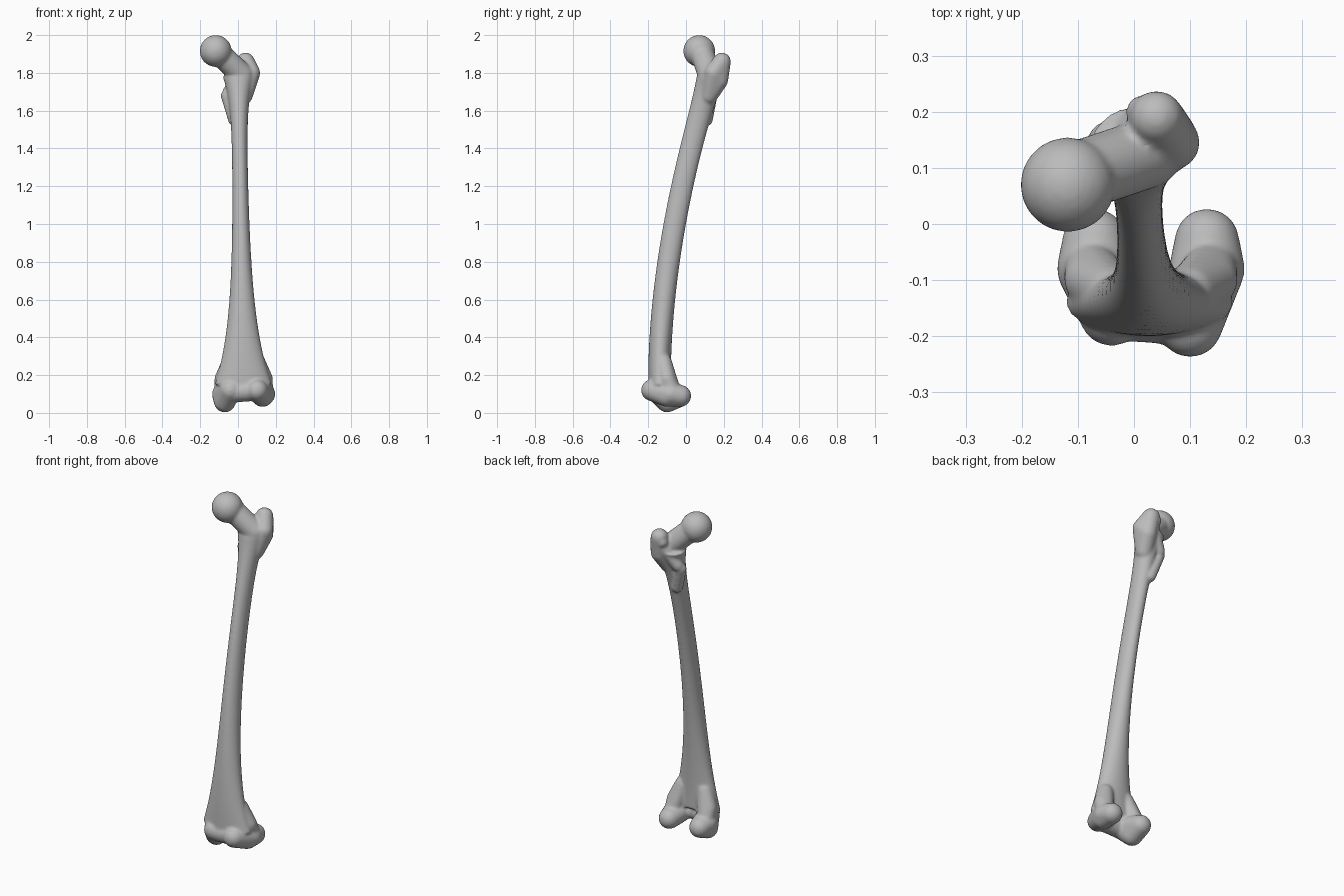
import bpy, bmesh
from math import cos, sin, exp, tau
from mathutils import Vector

cube = bpy.data.objects.get("Cube")
if cube:
    bpy.data.objects.remove(cube)

grey = (0.5, 0.5, 0.5, 1)
material = bpy.data.materials.new("bone grey")
material.use_nodes = True
material.diffuse_color = grey
material.node_tree.nodes["Principled BSDF"].inputs["Base Color"].default_value = grey

body = bmesh.new()


def lump(radius, *centres):
    """Add a closed rounded mass wrapped around equal balls at the given centres."""
    hull = bmesh.new()
    for centre in centres:
        ball = bmesh.new()
        bmesh.ops.create_icosphere(ball, subdivisions=3, radius=radius)
        for vert in ball.verts:
            hull.verts.new(vert.co + Vector(centre))
        ball.free()
    bmesh.ops.convex_hull(hull, input=hull.verts[:])
    buried = [vert for vert in hull.verts if not vert.link_faces]
    bmesh.ops.delete(hull, geom=buried, context='VERTS')
    mesh = bpy.data.meshes.new("lump")
    hull.to_mesh(mesh)
    hull.free()
    body.from_mesh(mesh)
    bpy.data.meshes.remove(mesh)


def shaft_ring(height, sides=32):
    """One oval of the shaft: it bows backward going up and flares at both ends."""
    upper_flare = exp(8 * (height - 1.8))
    lower_flare = exp(-3 * height)
    half_width = 0.037 + 0.18 * lower_flare + 0.055 * upper_flare
    half_depth = 0.06 + 0.02 * upper_flare
    middle_x = 0.03 - 0.015 * height
    middle_y = 0.12 * max(height - 0.2, 0) ** 1.8 - 0.14
    angles = [tau * step / sides for step in range(sides)]
    return [body.verts.new((middle_x + half_width * cos(angle),
                            middle_y + half_depth * sin(angle), height))
            for angle in angles]


# Bowed shaft
ring_count = 40
rings = [shaft_ring(0.15 + 1.63 * step / ring_count) for step in range(ring_count + 1)]
for lower, upper in zip(rings, rings[1:]):
    for index in range(len(lower)):
        body.faces.new((lower[index - 1], lower[index], upper[index], upper[index - 1]))
body.faces.new(rings[0][::-1])
body.faces.new(rings[-1])

# Ball head and neck
lump(0.085, (-0.118, 0.07, 1.916))
lump(0.063, (-0.085, 0.09, 1.89), (0.02, 0.125, 1.79))

# Large outer knob
lump(0.048, (0.04, 0.19, 1.86), (0.07, 0.145, 1.8), (0.05, 0.175, 1.76), (0.03, 0.12, 1.68))
lump(0.03, (0.05, 0.2, 1.86), (0.015, 0.2, 1.84))

# Crest at the back, and the small inner knob tapering into the shaft
lump(0.032, (0.03, 0.19, 1.82), (-0.05, 0.15, 1.7))
lump(0.032, (-0.06, 0.135, 1.68), (-0.02, 0.11, 1.55))

# Paired knee knuckles, the inner one hanging lower
notch_x = 0.03
for side, bottom, front in ((-1, 0.06, -0.16), (1, 0.09, -0.18)):
    main_x = notch_x + side * 0.1
    outer_x = notch_x + side * 0.11
    front_x = notch_x + side * 0.07
    lump(0.058, (main_x, -0.03, 0.09), (outer_x, -0.08, 0.1),
         (main_x, -0.1, bottom), (front_x, front, 0.12))
    lump(0.045, (outer_x, -0.1, 0.18), (outer_x, -0.07, 0.11), (front_x, -0.12, 0.27))

# Front bridge between the knuckles
lump(0.057, (-0.04, -0.15, 0.11), (0.09, -0.16, 0.12))

# Fuse everything into one soft surface
bmesh.ops.recalc_face_normals(body, faces=body.faces[:])
mesh = bpy.data.meshes.new("thigh_bone")
body.to_mesh(mesh)
body.free()
mesh.materials.append(material)
bone = bpy.data.objects.new("thigh_bone", mesh)
bpy.context.collection.objects.link(bone)
remesh = bone.modifiers.new("fuse", 'REMESH')
remesh.mode = 'VOXEL'
remesh.voxel_size = 0.007
remesh.use_smooth_shade = True
soften = bone.modifiers.new("soften", 'SMOOTH')
soften.factor = 0.5
soften.iterations = 10
